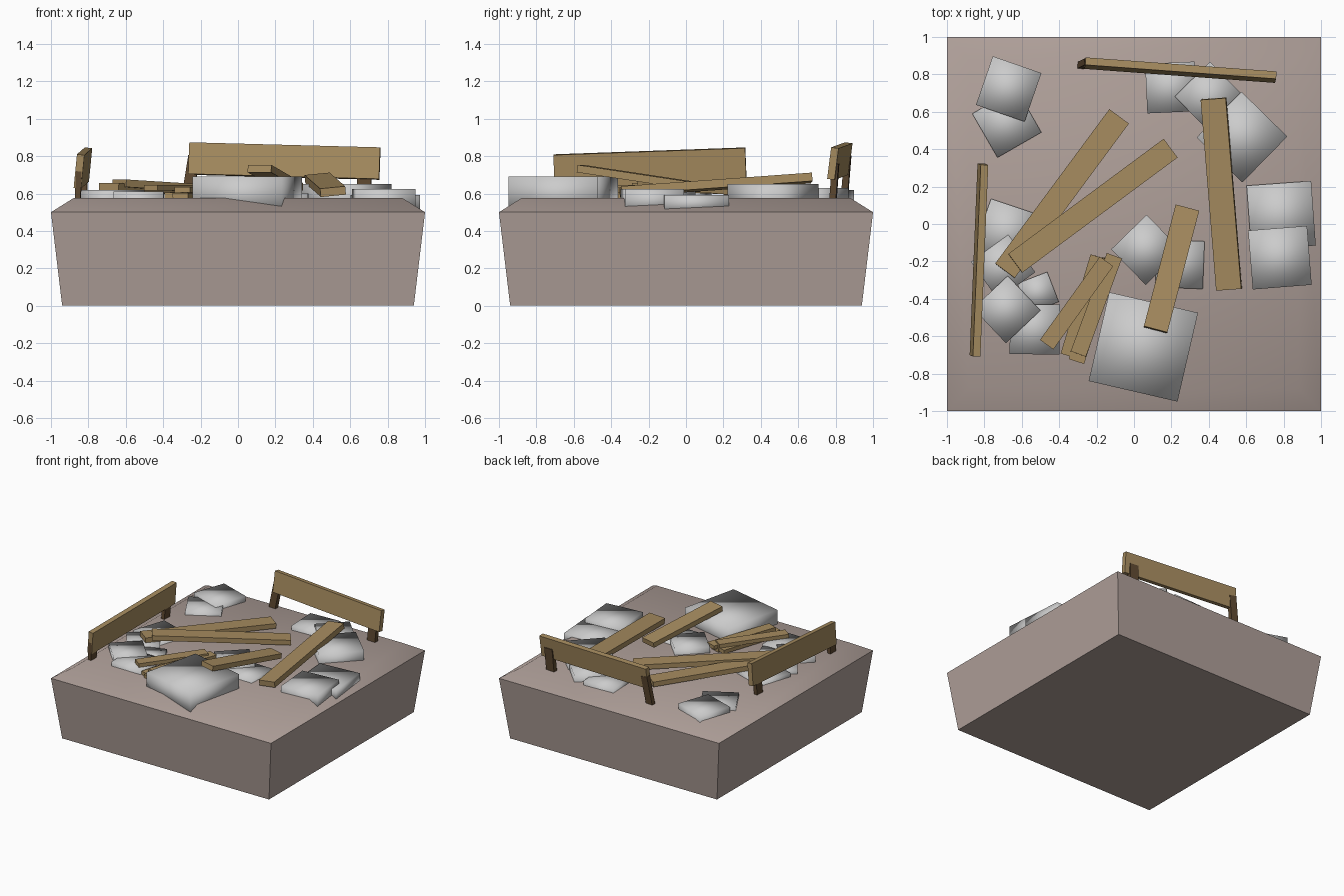
import bpy, bmesh
from mathutils import Vector


def material(name, rgb):
    m = bpy.data.materials.new(name)
    m.diffuse_color = (*rgb, 1)
    return m


EARTH = material("earth", (0.43, 0.35, 0.32))
WOOD = material("wood", (0.38, 0.26, 0.115))
DARK = material("dark_wood", (0.11, 0.065, 0.03))


def mesh_object(name, rings, mat=None):
    """Closed solid through a stack of four-sided rings."""
    bm = bmesh.new()
    vs = [[bm.verts.new(p) for p in r] for r in rings]
    bm.faces.new(vs[0])
    bm.faces.new(vs[-1])
    for a, b in zip(vs, vs[1:]):
        for i in range(4):
            j = (i + 1) % 4
            bm.faces.new((a[i], a[j], b[j], b[i]))
    bmesh.ops.recalc_face_normals(bm, faces=bm.faces)
    me = bpy.data.meshes.new(name)
    bm.to_mesh(me)
    bm.free()
    ob = bpy.data.objects.new(name, me)
    bpy.context.collection.objects.link(ob)
    if mat:
        me.materials.append(mat)
    return ob


def beam(name, p0, p1, width, thick, side, mat=WOOD):
    """Board between two end centres; side gives its width direction."""
    p0, p1 = Vector(p0), Vector(p1)
    d = (p1 - p0).normalized()
    s = Vector(side)
    s = (s - d * s.dot(d)).normalized()
    n = d.cross(s) * thick / 2
    s *= width / 2
    return mesh_object(name, [[p + s + n, p - s + n, p - s - n, p + s - n]
                              for p in (p0, p1)], mat)


def plank(name, p0, p1, width, thick=0.04, roll=0):
    d = Vector(p1) - Vector(p0)
    return beam(name, p0, p1, width, thick, (-d.y, d.x, roll))


# ground block with a sloped rim
def square(h, z):
    return [(-h, -h, z), (h, -h, z), (h, h, z), (-h, h, z)]


base = mesh_object("ground_block",
                   [square(0.94, 0), square(1, 0.5), square(0.88, 0.575)], EARTH)
bpy.context.view_layer.objects.active = base
base.select_set(True)
bpy.ops.object.shade_smooth_by_angle(angle=0.87)

# stone slabs: centre x, y, first edge vector x, y, top height
stones = [
    (0.05, -0.657, 0.475, -0.11, 0.692),
    (-0.67, 0.722, 0.26, -0.09, 0.62),
    (-0.68, 0.54, 0.235, 0.135, 0.60),
    (0.198, 0.73, 0.265, 0.012, 0.61),
    (0.405, 0.68, 0.185, -0.19, 0.63),
    (0.577, 0.465, 0.245, -0.24, 0.65),
    (0.787, 0.045, 0.345, 0.025, 0.592),
    (0.78, -0.18, 0.315, 0.025, 0.625),
    (0.065, -0.138, 0.185, -0.19, 0.625),
    (0.245, -0.215, 0.255, -0.01, 0.60),
    (-0.675, -0.045, 0.27, -0.09, 0.605),
    (-0.70, -0.23, 0.20, 0.145, 0.61),
    (-0.68, -0.457, 0.175, -0.185, 0.62),
    (-0.513, -0.367, 0.16, 0.062, 0.60),
    (-0.53, -0.563, 0.267, -0.003, 0.61),
]
for k, (cx, cy, ex, ey, top) in enumerate(stones):
    def ring(z):
        return [(cx + (a * ex - b * ey) / 2, cy + (a * ey + b * ex) / 2, z)
                for a, b in ((-1, -1), (1, -1), (1, 1), (-1, 1))]
    ob = mesh_object(f"stone_{k + 1}", [ring(0.5), ring(top)])
    ob.data.shade_smooth()

# fallen planks
plank("long_plank_low", (-0.69, -0.25, 0.636), (-0.08, 0.575, 0.603), 0.13)
plank("long_plank_upper", (-0.635, -0.21, 0.655), (0.195, 0.405, 0.603), 0.125)
plank("leaning_plank", (0.115, -0.565, 0.733), (0.285, 0.085, 0.635), 0.13)
plank("right_plank", (0.508, -0.35, 0.61), (0.425, 0.67, 0.683), 0.135, 0.045, -0.1)

# bundle of short planks
plank("short_plank_1", (-0.467, -0.645, 0.63), (-0.147, -0.20, 0.63), 0.088, 0.03)
plank("short_plank_2", (-0.298, -0.695, 0.62), (-0.105, -0.17, 0.615), 0.086, 0.03)
plank("short_plank_3", (-0.35, -0.705, 0.59), (-0.19, -0.175, 0.60), 0.088, 0.03)
plank("short_plank_4", (-0.308, -0.735, 0.587), (-0.13, -0.19, 0.59), 0.086, 0.03)

# standing back rail on two posts
beam("back_rail", (-0.262, 0.86, 0.787), (0.758, 0.785, 0.76), 0.17, 0.04, (0, 0.13, 1))
beam("back_rail_post_left", (-0.275, 0.845, 0.55), (-0.235, 0.865, 0.80),
     0.06, 0.035, (1, -0.07, 0), DARK)
beam("back_rail_post_right", (0.67, 0.785, 0.55), (0.68, 0.80, 0.76),
     0.075, 0.035, (1, -0.07, 0), DARK)

# standing left rail on two posts
beam("left_rail", (-0.85, -0.705, 0.718), (-0.808, 0.32, 0.755), 0.18, 0.04, (0.1, 0, 1))
beam("left_rail_post_front", (-0.857, -0.67, 0.55), (-0.85, -0.67, 0.72),
     0.07, 0.03, (0.04, 1, 0), DARK)
beam("left_rail_post_back", (-0.825, 0.235, 0.55), (-0.815, 0.245, 0.75),
     0.07, 0.03, (0.04, 1, 0), DARK)
